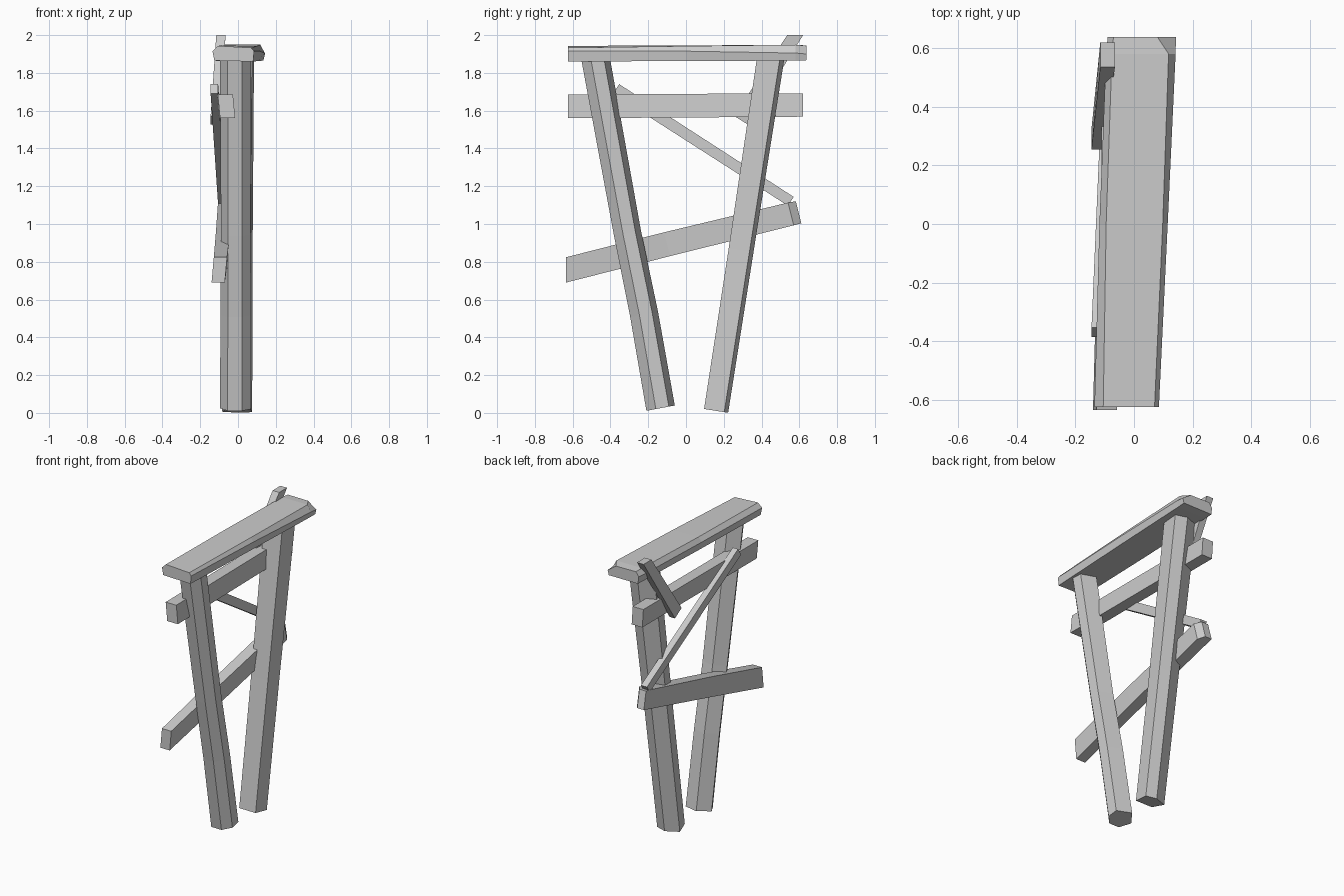
import bpy, bmesh
from math import radians, sin, cos


def timber(name, stations):
    """Loft a rough-hewn timber. Station = (y, z, tilt, section of (x, v)).
    v points up at tilt 0 and along +y at tilt 90."""
    bm = bmesh.new()
    rings = []
    for y, z, tilt, section in stations:
        t = radians(tilt)
        rings.append([bm.verts.new((x, y + v * sin(t), z + v * cos(t)))
                      for x, v in section])
    for a, b in zip(rings, rings[1:]):
        n = len(a)
        for i in range(n):
            j = (i + 1) % n
            bm.faces.new((a[i], a[j], b[j], b[i]))
    bm.faces.new(rings[0])
    bm.faces.new(rings[-1])
    bmesh.ops.recalc_face_normals(bm, faces=bm.faces)
    mesh = bpy.data.meshes.new(name)
    bm.to_mesh(mesh)
    bm.free()
    obj = bpy.data.objects.new(name, mesh)
    bpy.context.collection.objects.link(obj)
    return obj


def box(x0, x1, h, lean=0.0):
    """Four-sided section; lean shifts the top edge in x."""
    return [(x0, -h), (x1, -h), (x1 + lean, h), (x0 + lean, h)]


def scaled(section, s, dv=0.0):
    return [(x * s, v * s + dv) for x, v in section]


# Top slab with chamfered upper edges
timber("top_slab", [
    (-0.625, 1.905, 0, [(-.125, -.04), (.08, -.045), (.085, .01),
                        (.07, .028), (-.105, .038), (-.135, .01)]),
    (0.0, 1.905, 0, [(-.105, -.042), (.108, -.042), (.115, .01),
                     (.098, .037), (-.095, .04), (-.118, .01)]),
    (0.58, 1.905, 0, [(-.085, -.04), (.132, -.04), (.142, .0),
                      (.118, .044), (-.075, .044), (-.095, .01)]),
    (0.638, 1.905, 0, [(-.085, -.038), (.135, -.038), (.143, -.005),
                       (.08, .038), (-.07, .04), (-.09, .01)]),
])

# Six-sided front leg with a slight knot low down
hexa = [(-.095, -.005), (-.055, -.075), (.022, -.076),
        (.07, -.025), (.066, .045), (-.035, .077)]
timber("front_leg", [
    (-0.135, 0.025, 79.4, hexa),
    (-0.225, 0.52, 79.4, scaled(hexa, .98, .003)),
    (-0.31, 0.95, 79.4, scaled(hexa, .95)),
    (-0.48, 1.88, 90, hexa),
])

# Five-sided back leg
penta = [(-.06, -.06), (.065, -.063), (.075, .045), (.005, .066), (-.085, .03)]
timber("back_leg", [
    (0.158, 0.011, 98.9, penta),
    (0.29, 0.86, 98.9, scaled(penta, 1.03)),
    (0.447, 1.88, 90, scaled(penta, 1.13)),
])

# Level upper rail
timber("upper_rail", [
    (-0.625, 1.623, 0, box(-.095, -.015, .063, -.012)),
    (0.62, 1.63, 0, box(-.105, -.025, .062, -.008)),
])

# Sloping lower rail with a trimmed back corner
timber("lower_rail", [
    (-0.635, 0.757, 0, box(-.14, -.07, .067, .012)),
    (-0.1, 0.893, -14, box(-.125, -.05, .065, .008)),
    (0.555, 1.053, -14, box(-.11, -.03, .062, .004)),
    (0.596, 1.062, -14, box(-.11, -.06, .06, .004)),
])

# Long diagonal brace across the rails
timber("long_brace", [
    (0.555, 1.12, 33, box(-.105, -.06, .028)),
    (-0.37, 1.715, 33, box(-.145, -.105, .03)),
])

# Short brace at the back, cut level at the top
timber("short_brace", [
    (0.578, 2.0, 90, box(-.115, -.065, .042)),
    (0.29, 1.55, 122, box(-.145, -.105, .042)),
])
